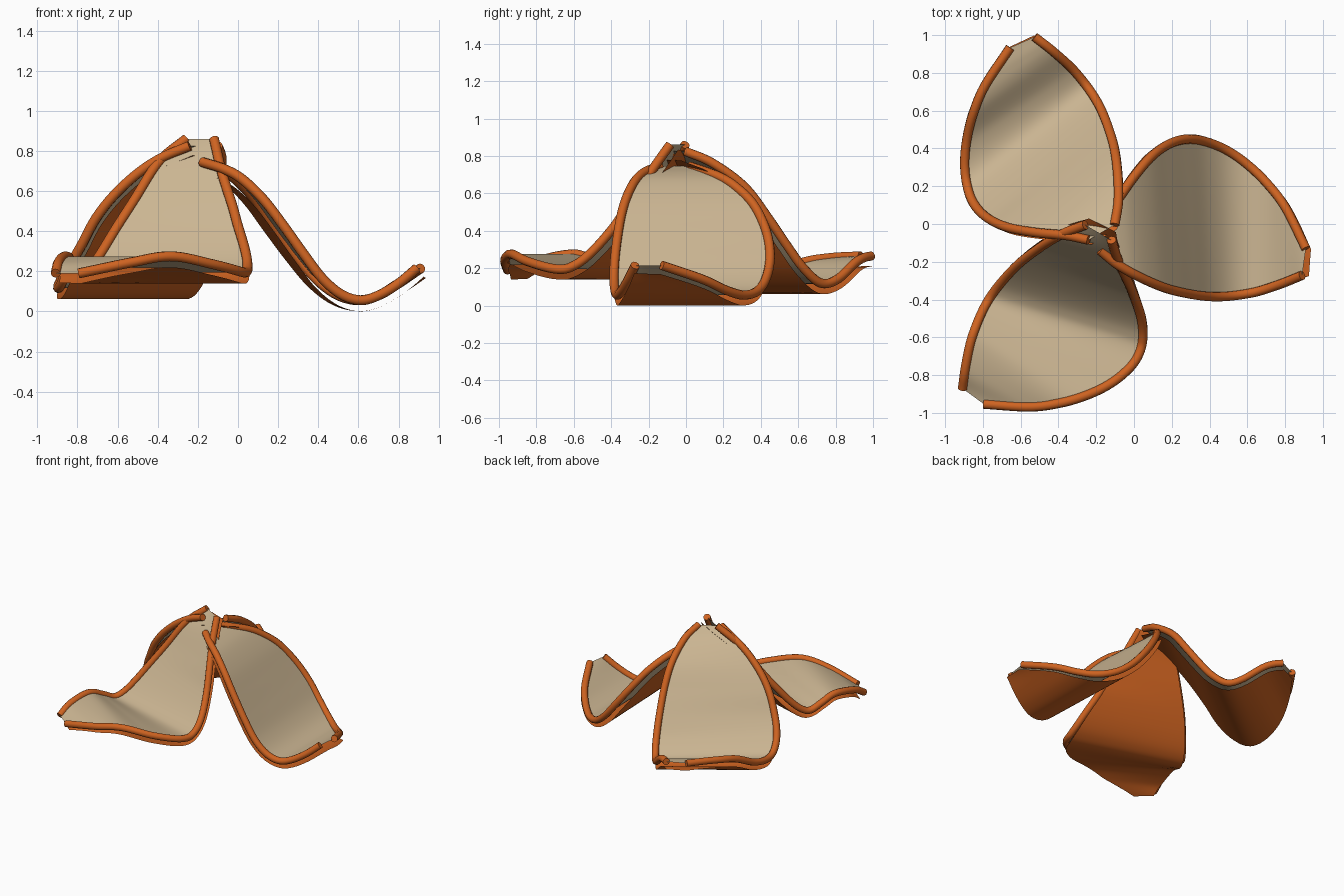
import bpy, bmesh, math
from mathutils import Matrix, Vector

if "Cube" in bpy.data.objects:
    bpy.data.objects.remove(bpy.data.objects["Cube"])

CENTRE = (-0.18, -0.05)
RIM_R = 0.025
GAP = 0.055
N = 72

def material(name, rgb):
    m = bpy.data.materials.new(name)
    m.diffuse_color = (*rgb, 1)
    m.use_nodes = True
    m.node_tree.nodes["Principled BSDF"].inputs["Base Color"].default_value = m.diffuse_color
    return m

ORANGE = material("burnt_orange", (0.62, 0.125, 0.015))
TAN = material("tan_fabric", (0.60, 0.465, 0.29))

def smooth_interp(xs, ys, x):
    """Cubic Hermite interpolation through a few points."""
    n = len(xs)
    def slope(i):
        a, b = max(i - 1, 0), min(i + 1, n - 1)
        return (ys[b] - ys[a]) / (xs[b] - xs[a])
    i = 0
    while i < n - 2 and x > xs[i + 1]:
        i += 1
    h = xs[i + 1] - xs[i]
    t = (x - xs[i]) / h
    return ((2*t**3 - 3*t**2 + 1) * ys[i] + (t**3 - 2*t**2 + t) * h * slope(i)
            + (-2*t**3 + 3*t**2) * ys[i + 1] + (t**3 - t**2) * h * slope(i + 1))

# Petal outline, distance out from the centre -> sideways offset
LEFT = [(0, .07), (.08, .16), (.18, .30), (.28, .415), (.38, .48), (.48, .50), (.58, .48),
        (.68, .435), (.78, .365), (.88, .27), (.98, .14), (1.09, -.08)]
RIGHT = [(0, -.09), (.1, -.17), (.26, -.255), (.4, -.305), (.6, -.335), (.8, -.315),
         (.95, -.27), (1.075, -.22)]

# Height profiles: distance on left edge, distance on right edge, height
WAVES = {
    "right_petal": (0, [(0, 0, .745), (.09, .11, .71), (.165, .20, .66), (.26, .305, .56), (.355, .405, .43),
                        (.46, .505, .29), (.565, .60, .165), (.67, .695, .085), (.78, .79, .056),
                        (.88, .88, .08), (.98, .98, .14), (1.09, 1.07, .215)]),
    "back_petal": (120, [(0, 0, .825), (.1, .12, .76), (.2, .27, .635), (.3, .39, .47), (.38, .495, .32),
                         (.48, .59, .2), (.6, .7, .12), (.76, .81, .14), (.9, .94, .225),
                         (1.0, 1.01, .255), (1.09, 1.075, .265)]),
    "front_petal": (240, [(0, 0, .86), (.06, .12, .74), (.14, .24, .56), (.2, .345, .42), (.28, .455, .29),
                          (.36, .54, .215), (.45, .61, .195), (.66, .7, .235), (.84, .81, .275),
                          (.97, .98, .245), (1.09, 1.075, .19)]),
}

def add_object(name, mesh, mat):
    mesh.materials.clear()
    mesh.materials.append(mat)
    for p in mesh.polygons:
        p.use_smooth = True
    ob = bpy.data.objects.new(name, mesh)
    bpy.context.collection.objects.link(ob)
    bpy.context.view_layer.objects.active = ob
    bpy.ops.object.select_all(action='DESELECT')
    ob.select_set(True)
    bpy.ops.object.shade_smooth_by_angle(angle=math.radians(50))
    return ob

def sheet(name, left, right, drop, mat):
    """Ruled surface between the two edges; the lower layer is offset and faces down."""
    bm = bmesh.new()
    cols = 8
    grid = [[bm.verts.new(a.lerp(b, j / cols)) for j in range(cols + 1)]
            for a, b in zip(left, right)]
    for r0, r1 in zip(grid, grid[1:]):
        for j in range(cols):
            bm.faces.new([r0[j], r1[j], r1[j + 1], r0[j + 1]])
    bm.normal_update()
    if sum(f.normal.z for f in bm.faces) < 0:
        bmesh.ops.reverse_faces(bm, faces=bm.faces[:])
        bm.normal_update()
    if drop:
        shifts = [(v, v.normal.copy()) for v in bm.verts]
        for v, n in shifts:
            v.co -= n * drop
        bmesh.ops.reverse_faces(bm, faces=bm.faces[:])
    me = bpy.data.meshes.new(name)
    bm.to_mesh(me)
    bm.free()
    add_object(name, me, mat)

def rim(name, pts):
    """Round tube following one edge."""
    cu = bpy.data.curves.new(name + "_path", 'CURVE')
    cu.dimensions = '3D'
    cu.bevel_depth = RIM_R
    cu.bevel_resolution = 3
    cu.use_fill_caps = True
    sp = cu.splines.new('POLY')
    sp.points.add(len(pts) - 1)
    for p, c in zip(sp.points, pts):
        p.co = (*c, 1)
    tmp = bpy.data.objects.new(name + "_path", cu)
    bpy.context.collection.objects.link(tmp)
    dg = bpy.context.evaluated_depsgraph_get()
    me = bpy.data.meshes.new_from_object(tmp.evaluated_get(dg))
    bpy.data.objects.remove(tmp)
    me.name = name
    add_object(name, me, ORANGE)

# Three petals around the centre, each a tan top, an orange underside and two rims
for name, (angle, rows) in WAVES.items():
    place = Matrix.Translation((*CENTRE, 0)) @ Matrix.Rotation(math.radians(angle), 4, 'Z')
    idx = list(range(len(rows)))
    uls, urs, zs = zip(*rows)
    left, right = [], []
    for k in range(N + 1):
        t = k / N * (len(rows) - 1)
        z = smooth_interp(idx, zs, t)
        for us, outline, edge in ((uls, LEFT, left), (urs, RIGHT, right)):
            u = smooth_interp(idx, us, t)
            edge.append(place @ Vector((u, smooth_interp(*zip(*outline), u), z)))
    sheet(name + "_top", left, right, 0, TAN)
    sheet(name + "_underside", left, right, GAP, ORANGE)
    rim(name + "_left_rim", left)
    rim(name + "_right_rim", right)
